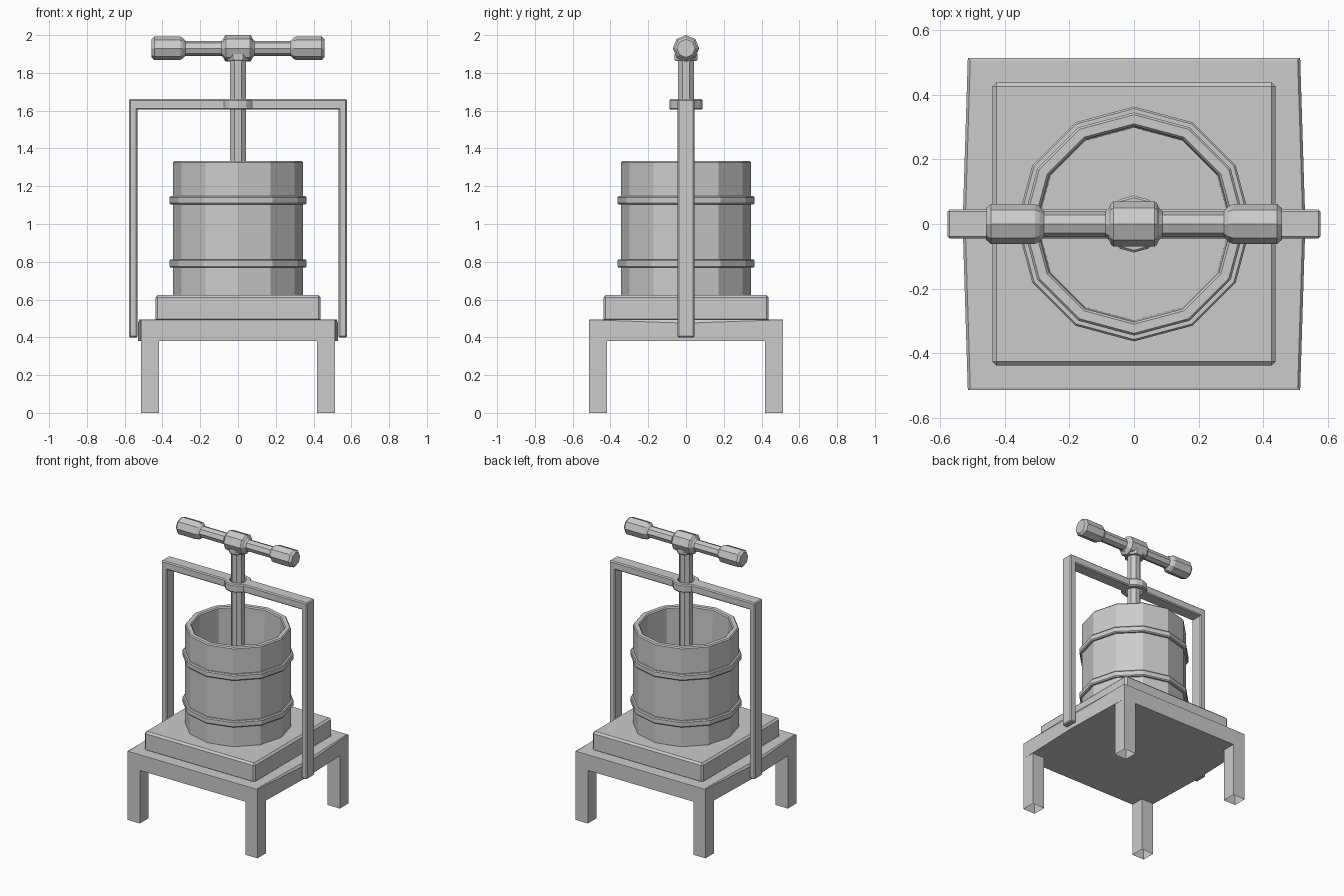
import bpy, bmesh
from math import pi, sin, cos

if "Cube" in bpy.data.objects:
    bpy.data.objects.remove(bpy.data.objects["Cube"])


def finish(name, bm):
    bmesh.ops.recalc_face_normals(bm, faces=bm.faces)
    me = bpy.data.meshes.new(name)
    bm.to_mesh(me)
    bm.free()
    ob = bpy.data.objects.new(name, me)
    bpy.context.collection.objects.link(ob)
    return ob


def box(name, lo, hi, bevel=0.0, open_bottom=False):
    bm = bmesh.new()
    bmesh.ops.create_cube(bm, size=1)
    for v in bm.verts:
        v.co = [(a + b) / 2 + c * (b - a) for a, b, c in zip(lo, hi, v.co)]
    if open_bottom:
        low = [f for f in bm.faces if all(v.co.z < lo[2] + 1e-4 for v in f.verts)]
        bmesh.ops.delete(bm, geom=low, context='FACES_ONLY')
    if bevel:
        bmesh.ops.bevel(bm, geom=bm.edges[:], offset=bevel, segments=1,
                        affect='EDGES', profile=0.5)
    return finish(name, bm)


def lathe(name, profile, sides, axis='Z', phase=0.0, offset=0.0, closed=False):
    """Turn (radius, position) pairs about Z, or about a line along X at height offset."""
    bm = bmesh.new()
    rings = []
    for r, h in profile:
        ring = []
        for i in range(sides):
            a = phase + 2 * pi * i / sides
            p = (r * cos(a), r * sin(a), h)
            if axis == 'X':
                p = (h, r * cos(a), r * sin(a) + offset)
            ring.append(bm.verts.new(p))
        rings.append(ring)
    pairs = list(zip(rings, rings[1:]))
    if closed:
        pairs.append((rings[-1], rings[0]))
    else:
        bm.faces.new(rings[0])
        bm.faces.new(rings[-1])
    for a, b in pairs:
        for i in range(sides):
            j = (i + 1) % sides
            bm.faces.new((a[i], a[j], b[j], b[i]))
    return finish(name, bm)


# Table top, its sides pushed out slightly where the frame is fixed
bm = bmesh.new()
T = 0.514
plan = [(-T, -T), (T, -T), (0.53, 0), (T, T), (-T, T), (-0.53, 0)]
low = [bm.verts.new((x, y, 0.38)) for x, y in plan]
high = [bm.verts.new((x, y, 0.475 if y == 0 else 0.493)) for x, y in plan]
inner = [bm.verts.new((x * 0.985, y * 0.985, 0.495)) for x, y in plan]
bm.faces.new(low)
bm.faces.new(inner)
for a, b in ((low, high), (high, inner)):
    for i in range(6):
        j = (i + 1) % 6
        bm.faces.new((a[i], a[j], b[j], b[i]))
finish("table_top", bm)

# Four square legs, open underneath
for sx, xn in ((-1, "left"), (1, "right")):
    for sy, yn in ((-1, "front"), (1, "back")):
        xs = sorted((sx * 0.418, sx * T))
        ys = sorted((sy * 0.418, sy * T))
        box(f"{yn}_{xn}_leg", (xs[0], ys[0], 0), (xs[1], ys[1], 0.38), open_bottom=True)

# Base block
box("base_block", (-0.438, -0.438, 0.485), (0.438, 0.438, 0.625), 0.013)

# Barrel wall and two hoops
lathe("barrel", [(0.345, 0.62), (0.345, 1.325), (0.338, 1.333), (0.31, 1.333),
                 (0.303, 1.325), (0.298, 0.62)], 12, closed=True)
for name, z in (("lower_hoop", 0.791), ("upper_hoop", 1.125)):
    lathe(name, [(0.335, z - 0.022), (0.357, z - 0.022), (0.363, z - 0.015),
                 (0.363, z + 0.015), (0.357, z + 0.022), (0.335, z + 0.022)],
          12, closed=True)

# Frame: uprights, crossbar halves and the eye around the screw
for s, n in ((-1, "left"), (1, "right")):
    xs = sorted((s * 0.532, s * 0.577))
    box(f"{n}_upright", (xs[0], -0.045, 0.40), (xs[1], 0.045, 1.662), 0.007)
    xs = sorted((s * 0.062, s * 0.57))
    box(f"{n}_crossbar", (xs[0], -0.045, 1.605), (xs[1], 0.045, 1.662), 0.007)
lathe("crossbar_eye", [(0.056, 1.605), (0.081, 1.605), (0.088, 1.612), (0.088, 1.655),
                       (0.081, 1.662), (0.056, 1.662)], 12, closed=True)

# Screw rod
lathe("screw_rod", [(0.045, 0.622), (0.045, 1.92)], 8, phase=pi / 8)
lathe("rod_collar", [(0.06, 1.862), (0.066, 1.872), (0.066, 1.9)], 8, phase=pi / 8)

# Turned handle: mirrored profile with a grip at each end and a hub in the middle
half = [(0.048, 0.458), (0.062, 0.443), (0.062, 0.306), (0.055, 0.293), (0.04, 0.278),
        (0.04, 0.088), (0.05, 0.077), (0.064, 0.071), (0.07, 0.064)]
profile = [(r, -x) for r, x in half] + half[::-1]
lathe("handle", profile, 8, axis='X', offset=1.93)
